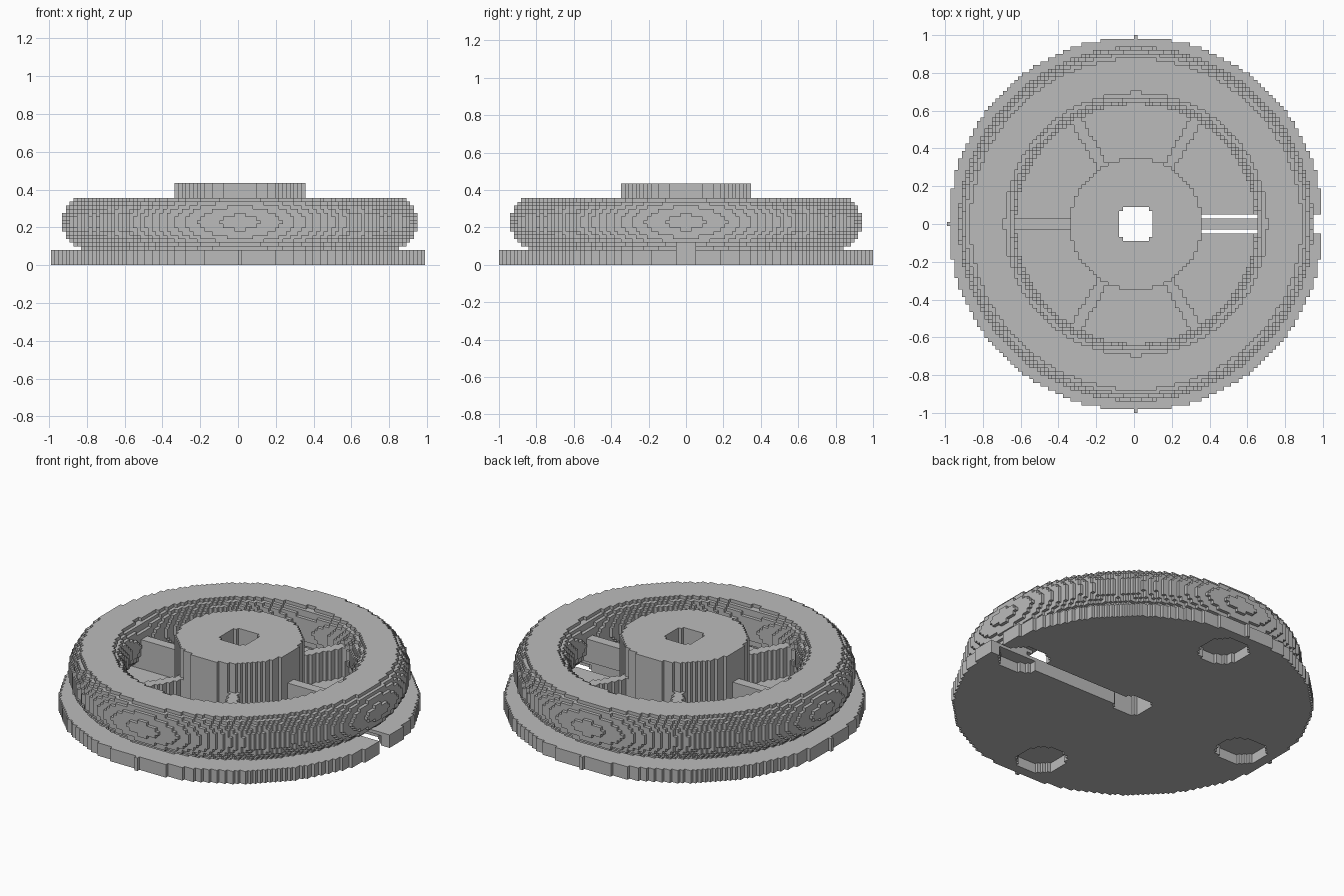
import bpy
import math

cube = bpy.data.objects.get("Cube")
if cube:
    bpy.data.objects.remove(cube, do_unlink=True)

# Stepped wheel made of small cubes; all part sizes below count cubes
S = 2 / 101
HALF = 50
FLOOR, SLOT_TOP, SPOKE_TOP, RIM_TOP, HUB_TOP = 4, 6, 13, 18, 22
RING = 39.7

grey = bpy.data.materials.new("wheel_grey")
grey.use_nodes = True
grey.diffuse_color = (0.5, 0.5, 0.5, 1)
grey.node_tree.nodes["Principled BSDF"].inputs["Base Color"].default_value = (0.5, 0.5, 0.5, 1)


def is_cut(i, j, k):
    # Central bore
    if max(abs(i), abs(j)) <= 4 and i * i + j * j <= 25:
        return True
    # Cable slot from the bore out through the edge
    if i >= 0 and abs(j) <= 2 and k < SLOT_TOP:
        return True
    # Four round pockets under the rim
    if k < 3:
        a, b = max(abs(i), abs(j)), min(abs(i), abs(j))
        return math.hypot(a - RING, b) <= 7
    return False


def in_base(i, j, k):
    return k < FLOOR and i * i + j * j <= HALF * HALF


def in_rim(i, j, k):
    return FLOOR <= k < RIM_TOP and math.hypot(math.hypot(i, j) - RING, k - 11) <= 7.6


def in_hub(i, j, k):
    return i * i + j * j <= 17.5 ** 2


def in_spoke(i, j, k):
    if k >= SPOKE_TOP or math.hypot(i, j) > RING - 4:
        return False
    for n in range(6):
        c, s = math.cos(n * math.pi / 3), math.sin(n * math.pi / 3)
        if i * c + j * s > 0 and abs(j * c - i * s) <= 1.5:
            return True
    return False


# Each cube belongs to the first part that claims it
parts = {"base_plate": in_base, "rounded_rim": in_rim, "hub": in_hub, "spokes": in_spoke}
owner = {}
for i in range(-HALF, HALF + 1):
    for j in range(-HALF, HALF + 1):
        if i * i + j * j > HALF * HALF:
            continue
        for k in range(HUB_TOP):
            if is_cut(i, j, k):
                continue
            for name, test in parts.items():
                if test(i, j, k):
                    owner[i, j, k] = name
                    break


def cube_faces(cell):
    # Quads of a cube that face open space, wound outwards
    for axis in range(3):
        u, v = (axis + 1) % 3, (axis + 2) % 3
        for side in (0, 1):
            near = list(cell)
            near[axis] += 2 * side - 1
            if tuple(near) in owner:
                continue
            quad = []
            for du, dv in ((0, 0), (1, 0), (1, 1), (0, 1)):
                p = list(cell)
                p[axis] += side
                p[u] += du
                p[v] += dv
                quad.append(tuple(p))
            yield quad if side else quad[::-1]


def build_part(name):
    index, faces = {}, []
    for cell, part in owner.items():
        if part == name:
            for quad in cube_faces(cell):
                faces.append([index.setdefault(p, len(index)) for p in quad])
    verts = [(x * S, (y - 0.5) * S, z * S) for x, y, z in index]
    mesh = bpy.data.meshes.new(name)
    mesh.from_pydata(verts, [], faces)
    mesh.materials.append(grey)
    mesh.update()
    bpy.context.collection.objects.link(bpy.data.objects.new(name, mesh))


for part_name in parts:
    build_part(part_name)
